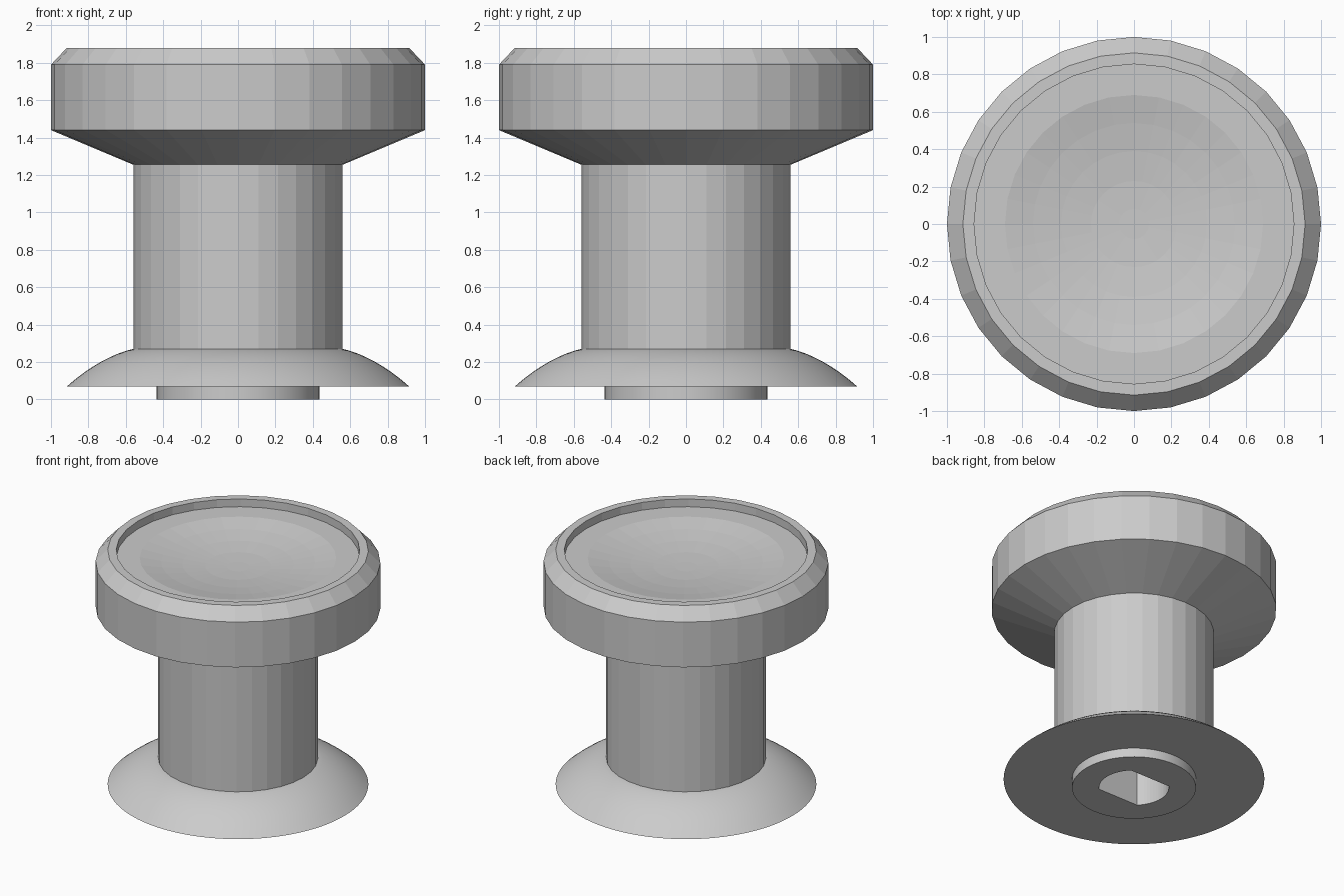
import bpy, math

if "Cube" in bpy.data.objects:
    bpy.data.objects.remove(bpy.data.objects["Cube"])

grey = bpy.data.materials.new("plain grey")
grey.diffuse_color = (0.6, 0.6, 0.6, 1)
grey.use_nodes = True
grey.node_tree.nodes["Principled BSDF"].inputs["Base Color"].default_value = grey.diffuse_color


def make_mesh(name, verts, faces):
    mesh = bpy.data.meshes.new(name)
    mesh.from_pydata(verts, [], faces)
    mesh.materials.append(grey)
    obj = bpy.data.objects.new(name, mesh)
    bpy.context.collection.objects.link(obj)
    return obj


def lathe(name, profile, sides):
    """Turn an (r, z) profile, ordered bottom to top, and cap both ends."""
    verts = [(r * math.cos(2 * math.pi * i / sides), r * math.sin(2 * math.pi * i / sides), z)
             for r, z in profile for i in range(sides)]
    faces = []
    for k in range(len(profile) - 1):
        for i in range(sides):
            j = (i + 1) % sides
            faces.append((k * sides + i, k * sides + j, (k + 1) * sides + j, (k + 1) * sides + i))
    last = (len(profile) - 1) * sides
    faces.append(tuple(reversed(range(sides))))
    faces.append(tuple(range(last, last + sides)))
    return make_mesh(name, verts, faces)


# Faceted head: flared underside, chamfered rim, recessed shallow dish
dish = [(0.69, 1.82), (0.54, 1.793), (0.39, 1.773), (0.23, 1.759), (0.08, 1.754)]
head = lathe("knob_head", [(0.56, 1.255), (1.0, 1.44), (1.0, 1.79), (0.915, 1.88),
                           (0.855, 1.88), (0.855, 1.82)] + dish, 32)

# Faceted stem
stem = lathe("stem", [(0.56, 0.2), (0.56, 1.255)], 32)

# Smooth domed skirt
skirt_profile = []
for k in range(9):
    t = k / 8
    r = 0.915 - 0.365 * t
    skirt_profile.append((r, 0.07 + 0.203 * t + 0.12 * t * (1 - t)))
skirt = lathe("base_skirt", skirt_profile, 96)

# Round boss under the skirt
boss = lathe("base_boss", [(0.435, 0.0), (0.435, 0.1)], 64)

# Socket with two flats, cut up through the boss, skirt and stem
radius, bottom, top = 0.245, -0.1, 0.8
outline = []
for start in (-45, 135):
    for k in range(17):
        a = math.radians(start + 90 * k / 16)
        outline.append((radius * math.cos(a), radius * math.sin(a)))
n = len(outline)
cutter = make_mesh(
    "socket_cutter",
    [(x, y, z) for z in (bottom, top) for x, y in outline],
    [(i, (i + 1) % n, n + (i + 1) % n, n + i) for i in range(n)]
    + [tuple(reversed(range(n))), tuple(range(n, 2 * n))])
cutter.hide_render = True
cutter.hide_set(True)
for part in (boss, skirt, stem):
    cut = part.modifiers.new("socket", 'BOOLEAN')
    cut.operation = 'DIFFERENCE'
    cut.solver = 'EXACT'
    cut.object = cutter

# Smooth shading on the round base parts only
for part in (skirt, boss):
    bpy.ops.object.select_all(action='DESELECT')
    part.select_set(True)
    bpy.context.view_layer.objects.active = part
    bpy.ops.object.shade_smooth_by_angle(angle=math.radians(30))
